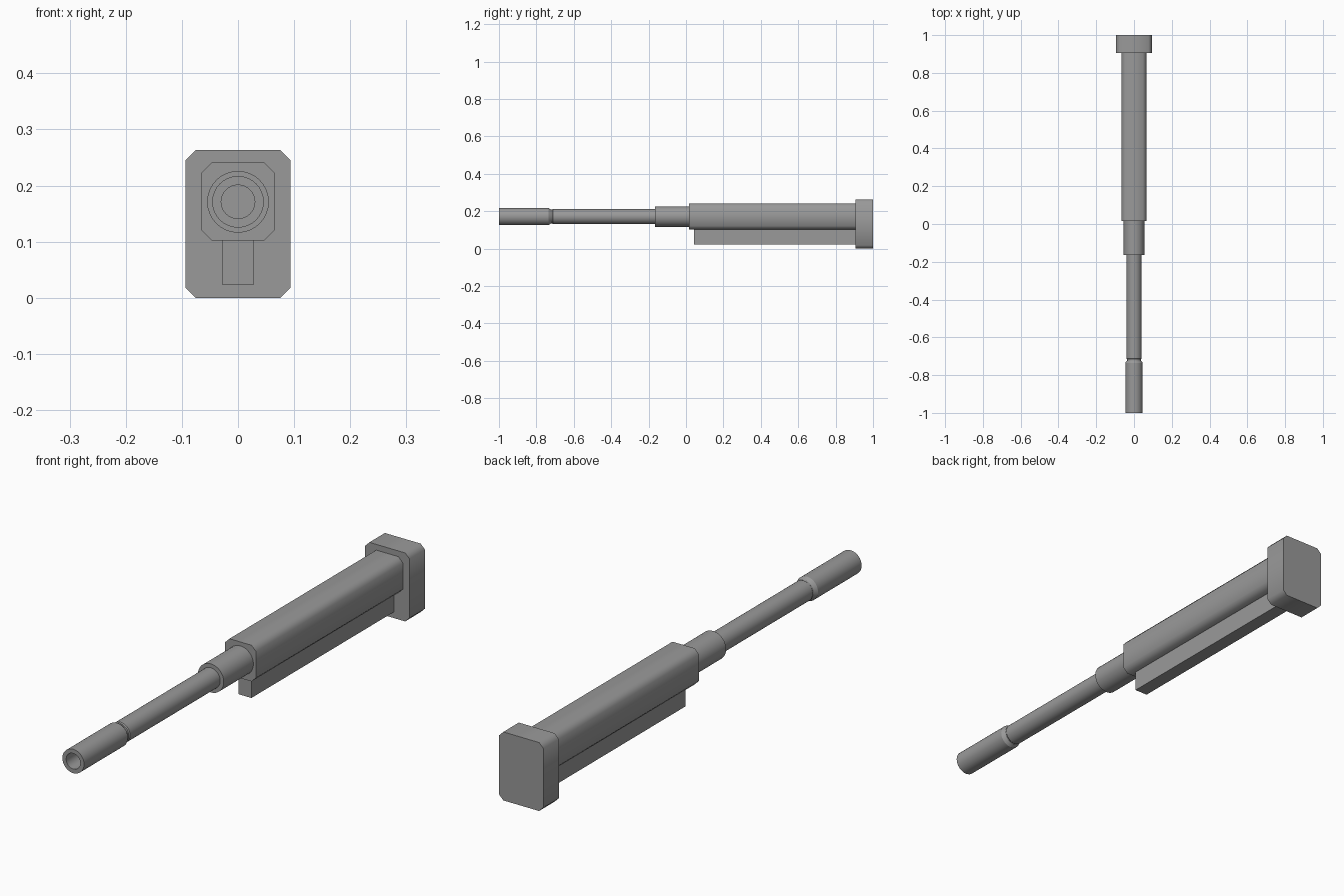
import bpy, bmesh, math

cube = bpy.data.objects.get("Cube")
if cube:
    bpy.data.objects.remove(cube, do_unlink=True)

steel = bpy.data.materials.new("grey_steel")
steel.use_nodes = True
GREY = (0.32, 0.32, 0.32, 1.0)
steel.diffuse_color = GREY
steel.node_tree.nodes["Principled BSDF"].inputs["Base Color"].default_value = GREY

AXIS_Z = 0.171   # height of the barrel axis


def finish(name, bm, angle):
    """Turn a bmesh into a shaded, coloured object."""
    bmesh.ops.recalc_face_normals(bm, faces=bm.faces[:])
    mesh = bpy.data.meshes.new(name)
    bm.to_mesh(mesh)
    bm.free()
    mesh.materials.append(steel)
    obj = bpy.data.objects.new(name, mesh)
    bpy.context.collection.objects.link(obj)
    bpy.ops.object.select_all(action='DESELECT')
    obj.select_set(True)
    bpy.context.view_layer.objects.active = obj
    bpy.ops.object.shade_smooth_by_angle(angle=math.radians(angle))
    return obj


def prism(name, half_w, z0, z1, y0, y1, cut=0.0):
    """Box along y whose four long edges are chamfered by cut."""
    if cut:
        outline = [(half_w, z0 + cut), (half_w, z1 - cut), (half_w - cut, z1), (cut - half_w, z1),
                   (-half_w, z1 - cut), (-half_w, z0 + cut), (cut - half_w, z0), (half_w - cut, z0)]
    else:
        outline = [(half_w, z0), (half_w, z1), (-half_w, z1), (-half_w, z0)]
    bm = bmesh.new()
    face = bm.faces.new([bm.verts.new((x, y0, z)) for x, z in outline])
    moved = bmesh.ops.extrude_face_region(bm, geom=[face], use_keep_orig=True)["geom"]
    verts = [g for g in moved if isinstance(g, bmesh.types.BMVert)]
    bmesh.ops.translate(bm, verts=verts, vec=(0, y1 - y0, 0))
    return finish(name, bm, 50)


def lathe(name, profile, steps=32):
    """Revolve (radius, y) points around the barrel axis."""
    bm = bmesh.new()
    verts = [bm.verts.new((r, y, AXIS_Z)) for r, y in profile]
    edges = [bm.edges.new(pair) for pair in zip(verts, verts[1:])]
    bmesh.ops.spin(bm, geom=verts + edges, cent=(0, 0, AXIS_Z), axis=(0, 1, 0),
                   angle=math.tau, steps=steps, use_merge=False)
    bmesh.ops.remove_doubles(bm, verts=bm.verts[:], dist=1e-5)
    return finish(name, bm, 30)


# Receiver housing, rail below it and the rear plate
prism("housing", 0.066, 0.102, 0.241, 0.015, 0.91, 0.019)
prism("lower_rail", 0.0275, 0.023, 0.11, 0.042, 0.91)
prism("rear_plate", 0.094, 0.0, 0.263, 0.906, 1.0, 0.018)

# Collar where the barrel enters the housing
lathe("barrel_collar", [(0, -0.165), (0.055, -0.165), (0.055, 0.03), (0, 0.03)])

# Barrel with a bored muzzle sleeve and a narrow neck behind it
lathe("barrel", [(0, -0.78), (0.03, -0.78), (0.03, -1.0), (0.046, -1.0), (0.046, -0.735),
                 (0.037, -0.722), (0.037, -0.716), (0.04, -0.712), (0.04, -0.15), (0, -0.15)])
